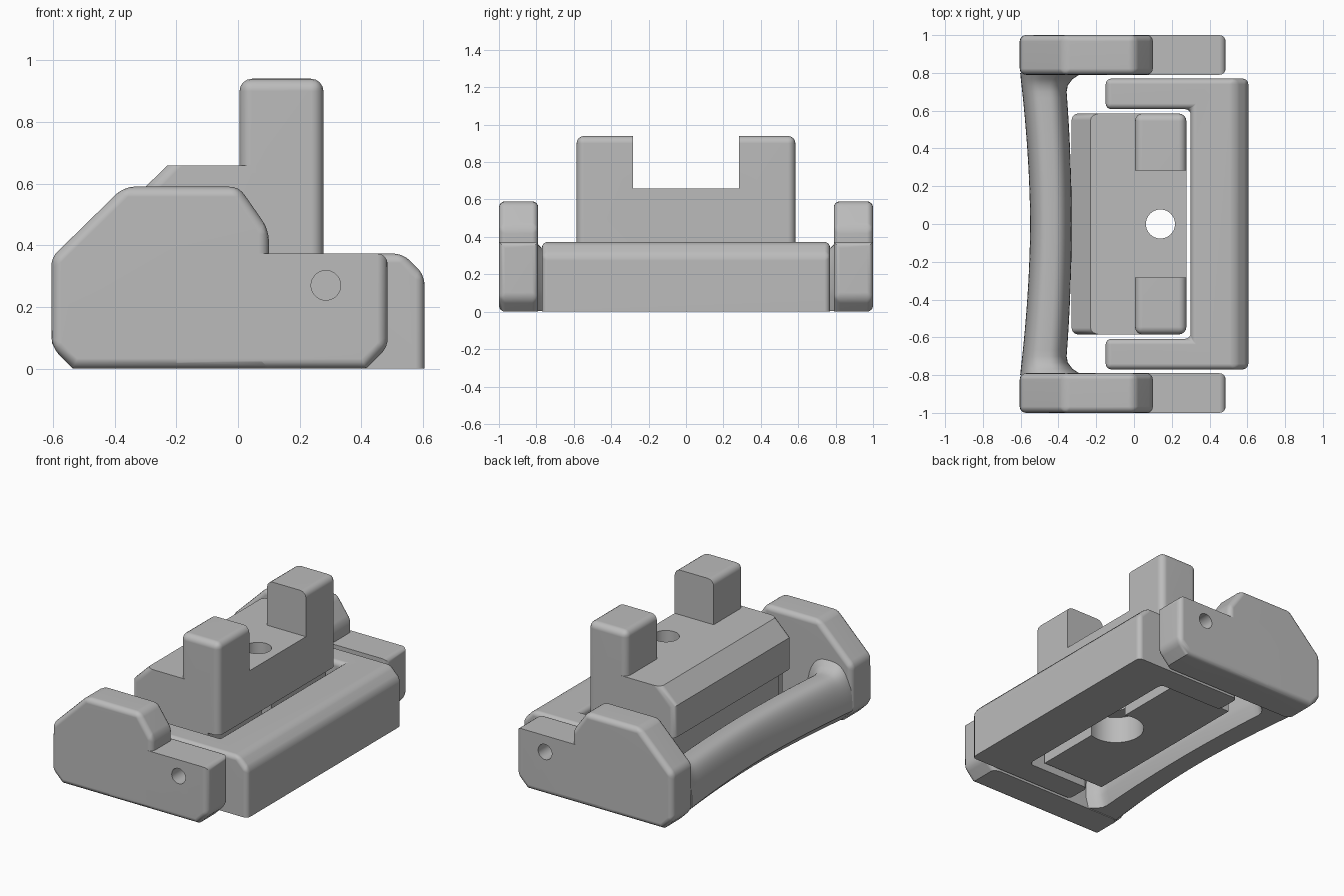
import bpy, bmesh, math
from mathutils import Vector

cube = bpy.data.objects.get("Cube")
if cube:
    bpy.data.objects.remove(cube, do_unlink=True)

grey = bpy.data.materials.new("plain grey")
grey.use_nodes = True
COLOUR = (0.5, 0.5, 0.5, 1)
grey.diffuse_color = COLOUR
grey.node_tree.nodes["Principled BSDF"].inputs["Base Color"].default_value = COLOUR


def finish(bm, name):
    bmesh.ops.recalc_face_normals(bm, faces=bm.faces)
    mesh = bpy.data.meshes.new(name)
    bm.to_mesh(mesh)
    bm.free()
    mesh.materials.append(grey)
    ob = bpy.data.objects.new(name, mesh)
    bpy.context.collection.objects.link(ob)
    return ob


def extrude(name, points, axis, start, end, radius=0, keep=None):
    """Extrude an outline along y (points are x, z) or z (points are x, y)."""
    bm = bmesh.new()
    place = (lambda p, t: (p[0], t, p[1])) if axis == "y" else (lambda p, t: (p[0], p[1], t))
    face = bm.faces.new([bm.verts.new(place(p, start)) for p in points])
    result = bmesh.ops.extrude_face_region(bm, geom=[face])
    shift = Vector(place((0, 0), end - start))
    bmesh.ops.translate(bm, vec=shift, verts=[v for v in result["geom"] if isinstance(v, bmesh.types.BMVert)])
    bmesh.ops.recalc_face_normals(bm, faces=bm.faces)
    if radius:
        edges = [e for e in bm.edges if keep(e.verts[0].co, e.verts[1].co)]
        bmesh.ops.bevel(bm, geom=edges, offset=radius, segments=4, profile=0.5,
                        affect="EDGES", clamp_overlap=True)
    return finish(bm, name)


def cylinder(name, radius, centre, depth, along_y=False):
    bm = bmesh.new()
    bmesh.ops.create_cone(bm, cap_ends=True, segments=40, radius1=radius, radius2=radius, depth=depth)
    ob = finish(bm, name)
    ob.location = centre
    if along_y:
        ob.rotation_euler.x = math.pi / 2
    return ob


def combine(target, other, operation):
    """Apply a boolean to the target and discard the other object."""
    mod = target.modifiers.new("combine", "BOOLEAN")
    mod.operation, mod.object, mod.solver = operation, other, "EXACT"
    bpy.context.view_layer.update()
    graph = bpy.context.evaluated_depsgraph_get()
    mesh = bpy.data.meshes.new_from_object(target.evaluated_get(graph))
    target.modifiers.clear()
    target.data = mesh
    bpy.data.objects.remove(other, do_unlink=True)


def above_floor(a, b):
    return max(a.z, b.z) > 0.01


def pivot_cutter(side):
    return cylinder("pivot_cutter", 0.048, (0.285, side * 0.88, 0.27), 0.5, True)


# Side plates: a tall chamfered rear half joined to a low front half
rear = [(-0.605, 0.36), (-0.37, 0.59), (0.003, 0.59), (0.1, 0.45), (0.1, 0),
        (-0.535, 0), (-0.605, 0.07)]
front = [(-0.2, 0.373), (0.485, 0.373), (0.485, 0.07), (0.415, 0), (-0.2, 0)]


def rear_edge(a, b):
    return above_floor(a, b) or min(abs(a.y), abs(b.y)) > 0.9 and a.y == b.y


def front_edge(a, b):
    nose = min(a.x, b.x) > 0.4
    outer_base = not above_floor(a, b) and a.y == b.y and abs(a.y) > 0.9
    return nose and above_floor(a, b) or outer_base


parts = []
for side, label in ((-1, "right"), (1, "left")):
    lo, hi = sorted((side * 0.79, side * 1.0))
    plate = extrude(label + "_side_plate", rear, "y", lo, hi, 0.033, rear_edge)
    combine(plate, extrude("plate_front", front, "y", lo, hi, 0.033, front_edge), "UNION")
    combine(plate, pivot_cutter(side), "DIFFERENCE")
    parts.append(plate)

# U-shaped frame with a sloped top edge
half = [(0.605, 0.77), (-0.15, 0.77), (-0.15, 0.608), (0.3, 0.608)]
frame = extrude("u_frame", half + [(x, -y) for x, y in reversed(half)], "z", 0, 0.373)
bm = bmesh.new()
bm.from_mesh(frame.data)
top = [e for e in bm.edges if all(v.co.z > 0.3 and v.co.x > 0.5 for v in e.verts)]
bmesh.ops.bevel(bm, geom=top, offset=0.07, segments=1, affect="EDGES")
round_edges = [e for e in bm.edges
               if above_floor(e.verts[0].co, e.verts[1].co) and e.calc_face_angle(0) > 0.5]
bmesh.ops.bevel(bm, geom=round_edges, offset=0.03, segments=4, profile=0.5, affect="EDGES")
bm.to_mesh(frame.data)
bm.free()
for side in (-1, 1):
    combine(frame, pivot_cutter(side), "DIFFERENCE")
parts.append(frame)

# Centre block: narrow foot, rear overhang with rounded ends, and a slotted tower
body = [(-0.33, 0.56), (-0.23, 0.658), (0.2, 0.658), (0.2, 0.03), (-0.24, 0.03),
        (-0.24, 0.33), (-0.33, 0.36)]
tower = [(0.005, 0.36), (0.277, 0.36), (0.277, 0.94), (0.005, 0.94)]


def body_edge(a, b):
    return a.y == b.y and max(a.x, b.x) < -0.2 and min(a.z, b.z) > 0.35


def tower_edge(a, b):
    return max(a.z, b.z) > 0.9


block = extrude("centre_block", body, "y", -0.585, 0.585, 0.035, body_edge)
tower_part = extrude("tower", tower, "y", -0.585, 0.585, 0.04, tower_edge)
slot = [(-0.1, 0.658), (0.4, 0.658), (0.4, 1.1), (-0.1, 1.1)]
combine(tower_part, extrude("slot_cutter", slot, "y", -0.283, 0.283), "DIFFERENCE")
combine(block, tower_part, "UNION")
combine(block, cylinder("bolt_cutter", 0.077, (0.14, 0, 0.4), 1.2), "DIFFERENCE")
combine(block, cylinder("counterbore_cutter", 0.165, (0.14, 0, 0), 0.4), "DIFFERENCE")
parts.append(block)

# Curved rear handle: flat-bottomed rounded sections flaring into the plates
bm = bmesh.new()
rings, steps, sides = [], 48, 28
for i in range(steps + 1):
    y = -0.8 + 1.6 * i / steps
    t = abs(y) / 0.8
    flare = max(0, (abs(y) - 0.69) / 0.11) ** 2.5
    outer = -0.55 - 0.053 * t ** 1.8
    inner = -0.33 - 0.035 * t ** 2 + 0.09 * flare
    height = 0.31 + 0.06 * flare
    ring = [bm.verts.new((inner - 0.02, y, 0.005))]
    for k in range(sides + 1):
        a = math.pi * k / sides
        u = math.copysign(abs(math.cos(a)) ** 0.7, math.cos(a))
        x = (outer + inner) / 2 + u * (inner - outer) / 2
        ring.append(bm.verts.new((x, y, 0.08 + (height - 0.08) * math.sin(a) ** 0.85)))
    ring.append(bm.verts.new((outer + 0.075, y, 0.005)))
    rings.append(ring)
for r, s in zip(rings, rings[1:]):
    for k in range(len(r)):
        n = (k + 1) % len(r)
        bm.faces.new((r[k], r[n], s[n], s[k]))
bm.faces.new(rings[0])
bm.faces.new(rings[-1])
parts.append(finish(bm, "rear_handle"))

# Smooth rounded edges while keeping flat faces crisp
bpy.ops.object.select_all(action="DESELECT")
for ob in parts:
    ob.select_set(True)
bpy.context.view_layer.objects.active = parts[0]
bpy.ops.object.shade_smooth_by_angle(angle=math.radians(30))
for ob in parts:
    ob.modifiers.new("even_shading", "WEIGHTED_NORMAL").keep_sharp = True
